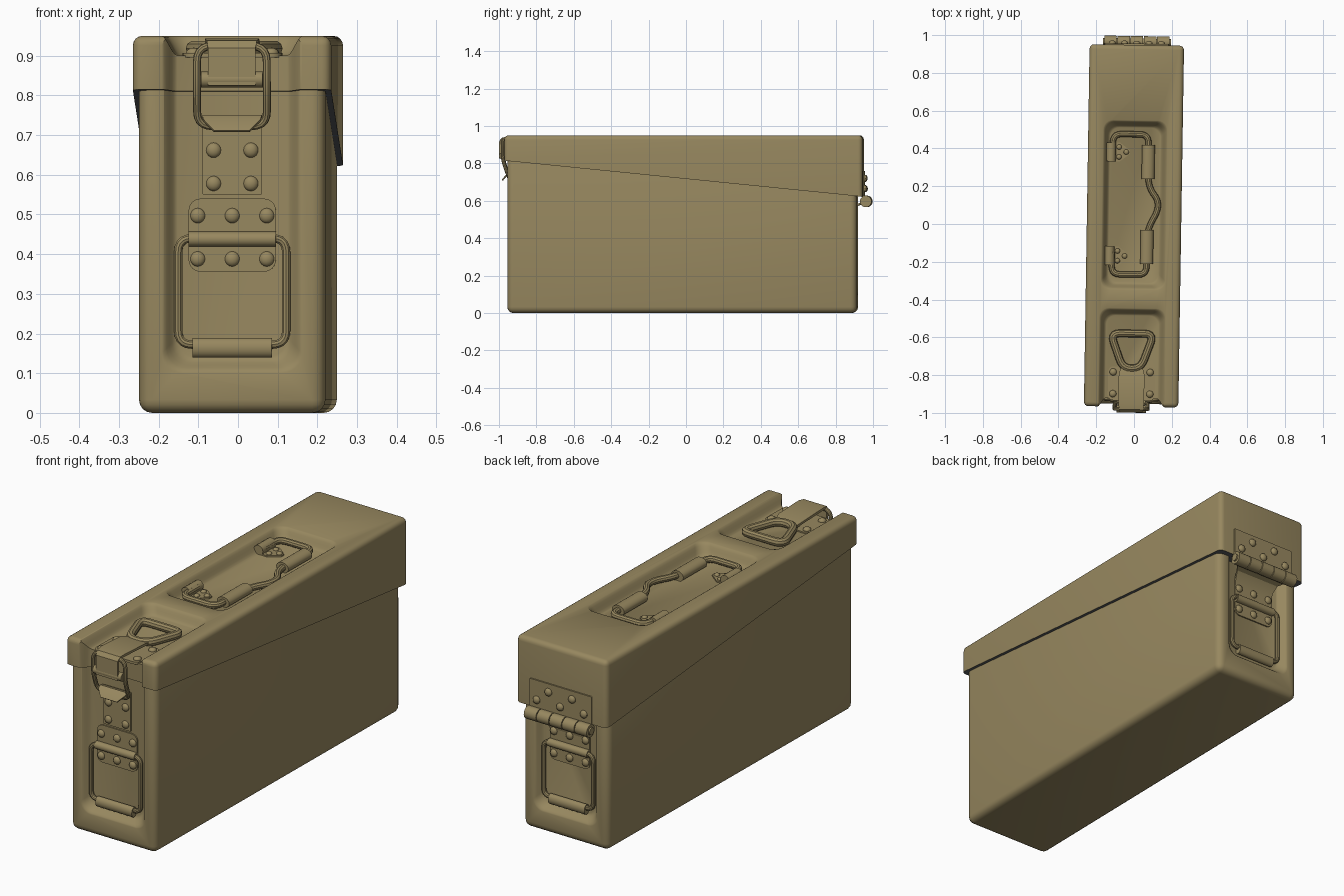
import bpy, bmesh
from math import sin, cos, pi, radians
from mathutils import Matrix, Vector

if "Cube" in bpy.data.objects:
    bpy.data.objects.remove(bpy.data.objects["Cube"])
made = []


def material(name, rgb):
    m = bpy.data.materials.new(name)
    m.use_nodes = True
    m.diffuse_color = (*rgb, 1)
    m.node_tree.nodes["Principled BSDF"].inputs["Base Color"].default_value = (*rgb, 1)
    return m


PAINT = material("tan_paint", (0.31, 0.245, 0.115))
GREY = material("grey_rim", (0.11, 0.115, 0.12))


def top(u, v, d): return Vector((u, v, d))
def front(u, v, d): return Vector((u, -d, v))
def back(u, v, d): return Vector((-u, d, v))


def finish(name, bm):
    bmesh.ops.recalc_face_normals(bm, faces=bm.faces)
    me = bpy.data.meshes.new(name)
    bm.to_mesh(me)
    bm.free()
    ob = bpy.data.objects.new(name, me)
    bpy.context.collection.objects.link(ob)
    me.materials.append(PAINT)
    made.append(ob)
    return ob


def only(ob):
    bpy.ops.object.select_all(action='DESELECT')
    ob.select_set(True)
    bpy.context.view_layer.objects.active = ob


def rounded(cu, cv, hu, hv, r, n=6):
    pts = []
    for k, (su, sv) in enumerate(((1, 1), (-1, 1), (-1, -1), (1, -1))):
        for i in range(n + 1):
            a = (k + i / n) * pi / 2
            pts.append((cu + su * (hu - r) + r * cos(a), cv + sv * (hv - r) + r * sin(a)))
    return pts


def loft(name, f, rings):
    bm = bmesh.new()
    loops = [[bm.verts.new(f(u, v, d)) for u, v in pts] for pts, d in rings]
    n = len(loops[0])
    for a, b in zip(loops, loops[1:]):
        for i in range(n):
            bm.faces.new((a[i], a[(i + 1) % n], b[(i + 1) % n], b[i]))
    bm.faces.new(loops[0])
    bm.faces.new(loops[-1])
    return finish(name, bm)


def plate(name, f, cu, cv, hu, hv, r, d0, d1):
    pts = rounded(cu, cv, hu, hv, r)
    return loft(name, f, [(pts, d0), (pts, d1)])


def recess(target, f, cu, cv, hu, hv, surface, depth, inset=0.04):
    # Pressed panel with soft S-shaped walls
    rings = [(rounded(cu, cv, hu, hv, 0.05), surface + 0.2)]
    for i in range(7):
        t = i / 6
        drop = depth * t * t * (3 - 2 * t)
        rings.append((rounded(cu, cv, hu - inset * t, hv - inset * t, 0.05), surface + 0.0005 - drop))
    cutter = loft("cutter", f, rings)
    mod = target.modifiers.new("recess", 'BOOLEAN')
    mod.operation, mod.solver, mod.object = 'DIFFERENCE', 'EXACT', cutter
    only(target)
    bpy.ops.object.modifier_apply(modifier=mod.name)
    made.remove(cutter)
    bpy.data.objects.remove(cutter)


def shell(name, half, profile, width, bevel_bottom):
    # Side profile extruded across the box, with rounded edges
    bm = bmesh.new()
    sides = [[bm.verts.new((x, y, z)) for y, z in profile] for x in (-half, half)]
    for s in sides:
        bm.faces.new(s)
    for i in range(4):
        j = (i + 1) % 4
        bm.faces.new((sides[0][i], sides[0][j], sides[1][j], sides[1][i]))
    bmesh.ops.recalc_face_normals(bm, faces=bm.faces)
    edges = [e for e in bm.edges
             if bevel_bottom or all(f.normal.z > -0.5 for f in e.link_faces)]
    bmesh.ops.bevel(bm, geom=edges, offset=width, segments=4, profile=0.5, affect='EDGES')
    return finish(name, bm)


def ribbon(name, pts, thick):
    # Bent sheet strip: points are (half width, y, z)
    bm = bmesh.new()
    rows = [[bm.verts.new((s * h, y, z)) for s in (-1, 1)] for h, y, z in pts]
    for a, b in zip(rows, rows[1:]):
        bm.faces.new((a[0], a[1], b[1], b[0]))
    ob = finish(name, bm)
    mod = ob.modifiers.new("thickness", 'SOLIDIFY')
    mod.thickness, mod.offset = thick, 0
    only(ob)
    bpy.ops.object.modifier_apply(modifier=mod.name)


def wire(name, pts, r, bend=0.03, cyclic=False):
    # Round rod along a path with rounded corners
    pts = [Vector(p) for p in pts]
    path = []
    for i, p in enumerate(pts):
        if not cyclic and i in (0, len(pts) - 1):
            path.append(p)
            continue
        a, b = pts[i - 1] - p, pts[(i + 1) % len(pts)] - p
        a, b = (p + v.normalized() * min(bend, v.length * 0.49) for v in (a, b))
        for k in range(6):
            t = k / 5
            path.append(a * (1 - t) ** 2 + p * 2 * t * (1 - t) + b * t * t)
    cu = bpy.data.curves.new(name, 'CURVE')
    cu.dimensions, cu.bevel_depth, cu.bevel_resolution, cu.use_fill_caps = '3D', r, 3, True
    sp = cu.splines.new('POLY')
    sp.points.add(len(path) - 1)
    for q, p in zip(sp.points, path):
        q.co = (*p, 1)
    sp.use_cyclic_u = cyclic
    ob = bpy.data.objects.new(name, cu)
    bpy.context.collection.objects.link(ob)
    only(ob)
    bpy.ops.object.convert(target='MESH')
    ob = bpy.context.object
    ob.data.materials.clear()
    ob.data.materials.append(PAINT)
    made.append(ob)


def rod(name, a, b, r, squash=(1, 1, 1)):
    a, b = Vector(a), Vector(b)
    turn = (b - a).to_track_quat('Z', 'Y').to_matrix().to_4x4()
    bm = bmesh.new()
    bmesh.ops.create_cone(bm, cap_ends=True, segments=20, radius1=r, radius2=r, depth=(b - a).length,
                          matrix=Matrix.Translation((a + b) / 2) @ Matrix.Diagonal((*squash, 1)) @ turn)
    finish(name, bm)


def rivets(name, f, spots, d, r=0.019):
    bm = bmesh.new()
    flat = f(1, 1, 0.7)
    for u, v in spots:
        bmesh.ops.create_uvsphere(bm, u_segments=14, v_segments=8, radius=r,
                                  matrix=Matrix.Translation(f(u, v, d)) @ Matrix.Diagonal((*map(abs, flat), 1)))
    finish(name, bm)


# Box body with pressed end panels
body = shell("box_body", 0.235, [(-0.952, 0), (0.917, 0), (0.917, 0.66), (-0.952, 0.85)], 0.033, True)
recess(body, front, 0, 0.7, 0.178, 0.6, 0.952, 0.04)
recess(body, back, 0, 0.7, 0.178, 0.6, 0.917, 0.04)

# Wedge lid with two top panels and a front channel
lid = shell("lid", 0.25, [(-0.968, 0.815), (-0.968, 0.95), (0.948, 0.95), (0.948, 0.622)], 0.024, False)
recess(lid, top, 0, 0.1, 0.172, 0.45, 0.95, 0.055)
recess(lid, top, 0, -0.945, 0.178, 0.5, 0.95, 0.05)
recess(lid, front, 0, 0.9, 0.178, 0.6, 0.968, 0.044)
lid.data.materials.append(GREY)
for p in lid.data.polygons:
    if p.normal.z < -0.9:
        p.material_index = 1

# End handles, the same on both ends
for end, f, d in (("front", front, 0.912), ("back", back, 0.877)):
    plate(end + "_handle_plate", f, 0, 0.448, 0.11, 0.092, 0.03, d - 0.005, d + 0.007)
    rivets(end + "_handle_rivets", f, [(u, z) for u in (-0.087, 0, 0.087) for z in (0.388, 0.497)], d + 0.007)
    rod(end + "_handle_pivot", f(-0.11, 0.438, d + 0.012), f(0.11, 0.438, d + 0.012), 0.019)
    wire(end + "_handle_wire", [f(u, z, d + 0.016) for u, z in
         ((-0.136, 0.44), (0.136, 0.44), (0.136, 0.172), (-0.136, 0.172))], 0.011, 0.035, True)
    rod(end + "_handle_grip", f(-0.1, 0.164, d + 0.016), f(0.1, 0.164, d + 0.016), 0.025, (1, 0.75, 1))

# Latch catch on the front
plate("catch_plate", front, 0, 0.645, 0.075, 0.095, 0.004, 0.905, 0.92)
rivets("catch_rivets", front, [(u, z) for u in (-0.047, 0.047) for z in (0.578, 0.662)], 0.92)
ribbon("catch_hook", [(0.075, -0.918, 0.72), (0.075, -0.925, 0.742), (0.075, -0.945, 0.747),
                      (0.072, -0.96, 0.737), (0.045, -0.982, 0.71)], 0.007)

# Latch strap, pull ring and bail
plate("latch_base", top, 0, -0.845, 0.125, 0.09, 0.03, 0.895, 0.907)
rivets("latch_rivets", top, [(u, v) for u in (-0.098, 0.098) for v in (-0.785, -0.9)], 0.907)
ribbon("latch_strap", [(0.055, -0.75, 0.915), (0.068, -0.8, 0.93), (0.068, -0.95, 0.937), (0.063, -0.98, 0.933),
                       (0.06, -0.992, 0.918), (0.06, -0.992, 0.825)], 0.012)
rod("latch_roll", (-0.078, -0.979, 0.84), (0.078, -0.979, 0.84), 0.02)
wire("pull_ring", [(-0.115, -0.58, 0.918), (0.115, -0.58, 0.918), (0.048, -0.765, 0.918), (-0.048, -0.765, 0.918)],
     0.02, 0.05, True)
wire("latch_bail", [(-0.088, -0.979, 0.925), (0.088, -0.979, 0.925), (0.088, -0.98, 0.82), (0.088, -0.945, 0.722),
                    (-0.088, -0.945, 0.722), (-0.088, -0.98, 0.82)], 0.01, 0.04, True)

# Carrying handle on the lid
H = 0.918
wire("carry_handle", [(x, y, H) for x, y in (
    (-0.118, 0.36), (-0.118, 0.475), (0.07, 0.475), (0.07, 0.24), (0.085, 0.18), (0.125, 0.13), (0.125, 0.07),
    (0.085, 0.0), (0.07, -0.06), (0.07, -0.268), (-0.115, -0.268), (-0.115, -0.15))], 0.016, 0.045)
for end, lo, hi in (("back", 0.24, 0.42), ("front", -0.21, -0.03)):
    rod(end + "_carry_grip", (0.07, lo, H), (0.07, hi, H), 0.034, (1, 1, 0.75))
for end, y in (("back", 0.38), ("front", -0.17)):
    rod(end + "_carry_pivot", (-0.127, y - 0.05, H - 0.003), (-0.127, y + 0.05, H - 0.003), 0.025)
    tab = [(-0.125, y - 0.05), (-0.08, y - 0.05), (-0.028, y - 0.01),
           (-0.028, y + 0.01), (-0.08, y + 0.05), (-0.125, y + 0.05)]
    loft(end + "_carry_tab", top, [(tab, 0.89), (tab, 0.902)])
    rivets(end + "_carry_rivets", top, [(-0.085, y - 0.026), (-0.085, y + 0.026), (-0.047, y)], 0.902, 0.014)

# Hinge on the back
plate("hinge_upper_leaf", back, 0, 0.69, 0.17, 0.07, 0.004, 0.94, 0.955)
rivets("hinge_rivets", back, [(i * 0.065, 0.72 if i % 2 else 0.665) for i in range(-2, 3)], 0.957)
ribbon("hinge_lower_leaf", [(0.11, 0.878, 0.5), (0.11, 0.884, 0.54), (0.12, 0.91, 0.575), (0.15, 0.95, 0.59)], 0.01)
for i in range(5):
    x = -0.175 + i * 0.07
    rod("hinge_knuckle_%d" % (i + 1), (x + 0.002, 0.964, 0.597), (x + 0.068, 0.964, 0.597), 0.031)
rod("hinge_pin", (-0.18, 0.964, 0.597), (0.18, 0.964, 0.597), 0.018)

# Slight turn of the whole box, then smooth shading with sharp edges kept
turn = Matrix.Rotation(-0.0158, 4, 'Z')
bpy.ops.object.select_all(action='DESELECT')
for ob in made:
    ob.data.transform(turn)
    ob.select_set(True)
bpy.context.view_layer.objects.active = body
bpy.ops.object.shade_smooth_by_angle(angle=radians(32))
